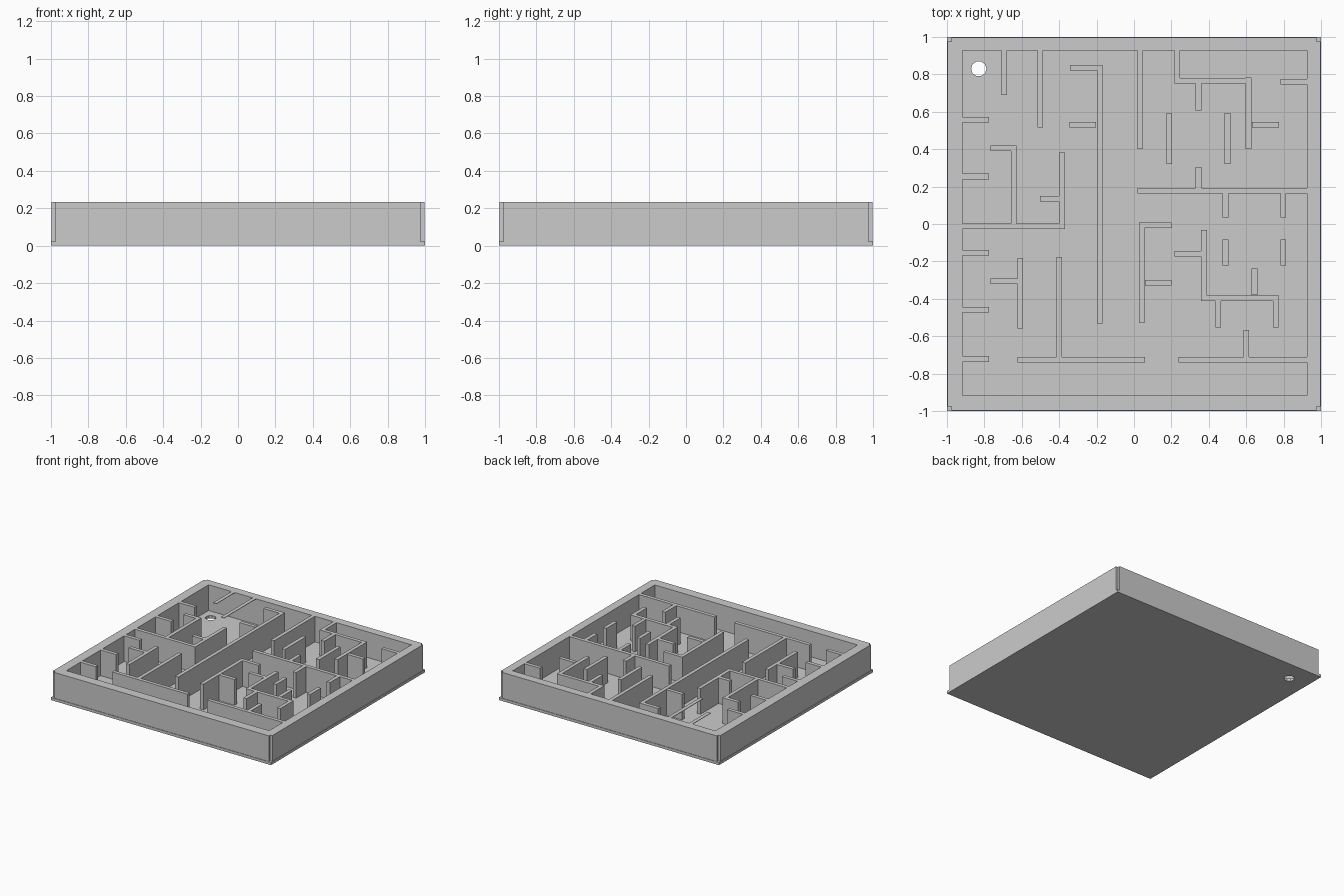
import bpy, bmesh
from math import cos, sin, pi

if "Cube" in bpy.data.objects:
    bpy.data.objects.remove(bpy.data.objects["Cube"])

TOP, FLOOR, T = 0.233, 0.022, 0.03
# inner faces of the rim
L, R, F, B = -0.917, 0.926, -0.918, 0.928


def finish(bm, name):
    bmesh.ops.recalc_face_normals(bm, faces=bm.faces[:])
    me = bpy.data.meshes.new(name)
    bm.to_mesh(me)
    bm.free()
    ob = bpy.data.objects.new(name, me)
    bpy.context.collection.objects.link(ob)
    return ob


def prism(name, loops, z0, z1):
    """Outline with holes, filled and extruded from z0 to z1."""
    bm = bmesh.new()
    for loop in loops:
        vs = [bm.verts.new((x, y, z0)) for x, y in loop]
        for i, v in enumerate(vs):
            bm.edges.new((v, vs[(i + 1) % len(vs)]))
    bmesh.ops.triangle_fill(bm, use_beauty=True, use_dissolve=False, edges=bm.edges[:])
    ret = bmesh.ops.extrude_face_region(bm, geom=bm.faces[:], use_keep_orig=True)
    vs = [g for g in ret["geom"] if isinstance(g, bmesh.types.BMVert)]
    bmesh.ops.translate(bm, verts=vs, vec=(0, 0, z1 - z0))
    return finish(bm, name)


def box(bm, x0, x1, y0, y1, z0, z1):
    vs = bmesh.ops.create_cube(bm, size=1)["verts"]
    bmesh.ops.scale(bm, verts=vs, vec=(x1 - x0, y1 - y0, z1 - z0))
    bmesh.ops.translate(bm, verts=vs, vec=((x0 + x1) / 2, (y0 + y1) / 2, (z0 + z1) / 2))


def walls(name, vertical, horizontal, z0, z1):
    """Vertical: (x, y0, y1); horizontal: (y, x0, x1); all of thickness T."""
    bm = bmesh.new()
    for x, y0, y1 in vertical:
        box(bm, x - T / 2, x + T / 2, y0, y1, z0, z1)
    for y, x0, x1 in horizontal:
        box(bm, x0, x1, y - T / 2, y + T / 2, z0, z1)
    return finish(bm, name)


# floor plate with the round exit hole
hole = [(-0.83 + 0.041 * cos(2 * pi * i / 10), 0.83 + 0.041 * sin(2 * pi * i / 10))
        for i in range(10)]
prism("floor_plate", [[(-1, -1), (1, -1), (1, 1), (-1, 1)], hole], 0, FLOOR)

# outer rim with small notched corners
o, n = 0.996, 0.977
corner = [(o, n), (n, n), (n, o)]
outer = []
for sx, sy in ((1, 1), (-1, 1), (-1, -1), (1, -1)):
    pts = [(sx * x, sy * y) for x, y in corner]
    outer += pts if sx * sy > 0 else pts[::-1]
prism("rim", [outer, [(L, F), (R, F), (R, B), (L, B)]], FLOOR, TOP)

# left half of the maze
walls("left_maze_walls", [
    (-0.642, -0.01, 0.42), (-0.385, -0.027, 0.383), (-0.184, -0.533, 0.851),
    (-0.609, -0.56, -0.182), (-0.4, -0.72, -0.177),
], [
    (-0.013, L, -0.37), (0.405, -0.768, -0.627), (0.134, -0.502, -0.39),
    (0.836, -0.343, -0.17), (0.53, -0.345, -0.203), (-0.307, -0.768, -0.61),
    (-0.726, -0.624, 0.059),
] + [(y, L, -0.776) for y in (0.558, 0.254, -0.154, -0.459, -0.722)], FLOOR, TOP)

# right half of the maze, back
walls("right_back_maze_walls", [
    (0.034, 0.4, B), (0.231, 0.751, B), (0.612, 0.4, 0.782), (0.345, 0.607, 0.76),
    (0.345, 0.18, 0.305),
] + [(x, 0.321, 0.594) for x in (0.188, 0.5)]
  + [(x, y0, y1) for x in (0.489, 0.797) for y0, y1 in ((0.035, 0.18), (-0.222, -0.083))],
    [(0.766, 0.217, 0.627), (0.76, 0.784, R), (0.531, 0.632, 0.774), (0.177, 0.019, R)],
    FLOOR, TOP)

# right half of the maze, front
walls("right_front_maze_walls", [
    (0.042, -0.53, 0.008), (0.374, -0.412, -0.032), (0.644, -0.38, -0.238),
    (0.451, -0.554, -0.4), (0.758, -0.554, -0.4), (0.601, -0.72, -0.568),
], [
    (-0.007, 0.027, 0.2), (-0.315, 0.059, 0.2), (-0.159, 0.217, 0.37),
    (-0.397, 0.36, 0.774), (-0.726, 0.238, R),
], FLOOR, TOP)

# two thin strips level with the rim top, open underneath
walls("top_strips", [(-0.694, 0.69, B), (-0.502, 0.516, B)], [], TOP - 0.004, TOP)
